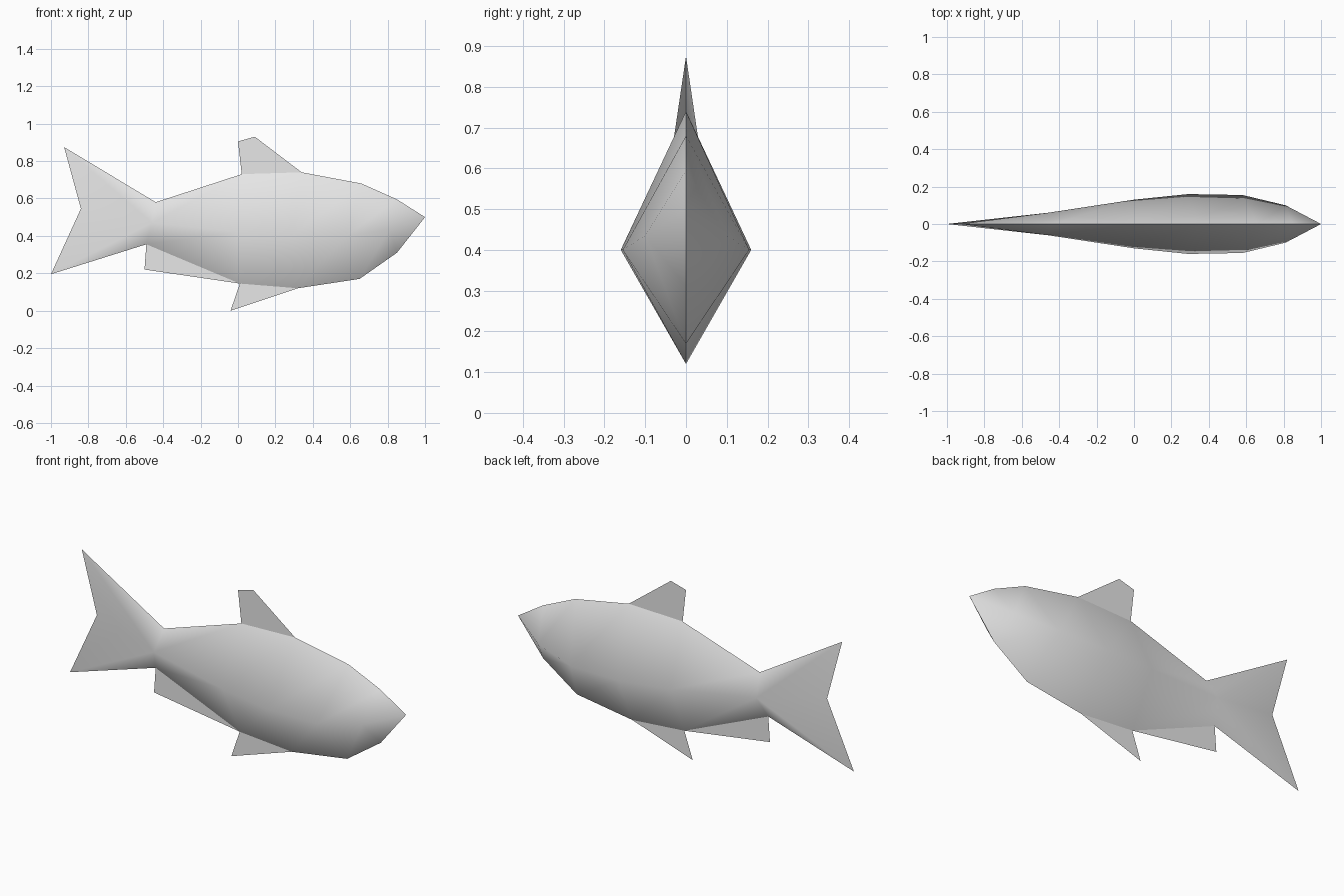
import bpy
import bmesh
import math

cube = bpy.data.objects.get("Cube")
if cube:
    bpy.data.objects.remove(cube, do_unlink=True)

# One plain grey for the whole fish
grey = bpy.data.materials.new("plain grey")
grey.use_nodes = True
grey.diffuse_color = (0.8, 0.8, 0.8, 1)
grey.node_tree.nodes["Principled BSDF"].inputs["Base Color"].default_value = (0.8, 0.8, 0.8, 1)


def finish(name, bm):
    mesh = bpy.data.meshes.new(name)
    bm.to_mesh(mesh)
    bm.free()
    mesh.materials.append(grey)
    obj = bpy.data.objects.new(name, mesh)
    bpy.context.collection.objects.link(obj)
    return obj


# Body sections, tail to head: top (x, z), flank (x, y, z), belly (x, z)
sections = [
    ((-0.44, 0.58), (-0.46, 0.06, 0.47), (-0.49, 0.355)),
    ((0.02, 0.73), (0.00, 0.13, 0.42), (0.01, 0.145)),
    ((0.34, 0.74), (0.29, 0.16, 0.40), (0.32, 0.12)),
    ((0.66, 0.68), (0.58, 0.155, 0.40), (0.65, 0.17)),
    ((0.85, 0.595), (0.81, 0.10, 0.435), (0.85, 0.31)),
]

# Diamond-section body closed by the nose, with the tail drawn out of its last ring
bm = bmesh.new()
rings = []
for (tx, tz), (sx, sy, sz), (bx, bz) in sections:
    points = [(tx, 0, tz), (sx, sy, sz), (bx, 0, bz), (sx, -sy, sz)]
    rings.append([bm.verts.new(p) for p in points])
for a, b in zip(rings, rings[1:]):
    for i in range(4):
        j = (i + 1) % 4
        bm.faces.new((a[i], a[j], b[j], b[i]))
nose = bm.verts.new((1.0, 0, 0.50))
for i in range(4):
    bm.faces.new((rings[-1][i], rings[-1][(i + 1) % 4], nose))

# Forked tail, thinning to an edge
upper_tip = bm.verts.new((-0.93, 0, 0.875))
notch = bm.verts.new((-0.84, 0, 0.545))
lower_tip = bm.verts.new((-1.0, 0, 0.195))
top, left, belly, right = rings[0]
for side in (left, right):
    outline = [top, upper_tip, notch, lower_tip, belly]
    for p, q in zip(outline, outline[1:]):
        bm.faces.new((side, p, q))
bmesh.ops.recalc_face_normals(bm, faces=bm.faces)
body = finish("body_and_tail", bm)

# Soft flanks, crisp back, belly and tail edges
bpy.ops.object.select_all(action='DESELECT')
body.select_set(True)
bpy.context.view_layer.objects.active = body
bpy.ops.object.shade_smooth_by_angle(angle=math.radians(85))

# Flat fins on the centre plane
fins = {
    "dorsal_fin": [(0.02, 0.73), (0.34, 0.74), (0.09, 0.93), (0.0, 0.905)],
    "anal_fin": [(-0.49, 0.355), (-0.50, 0.22), (0.01, 0.145)],
    "pelvic_fin": [(0.01, 0.145), (-0.04, 0.0), (0.32, 0.12)],
}
for name, outline in fins.items():
    bm = bmesh.new()
    bm.faces.new([bm.verts.new((x, 0, z)) for x, z in outline])
    finish(name, bm)
